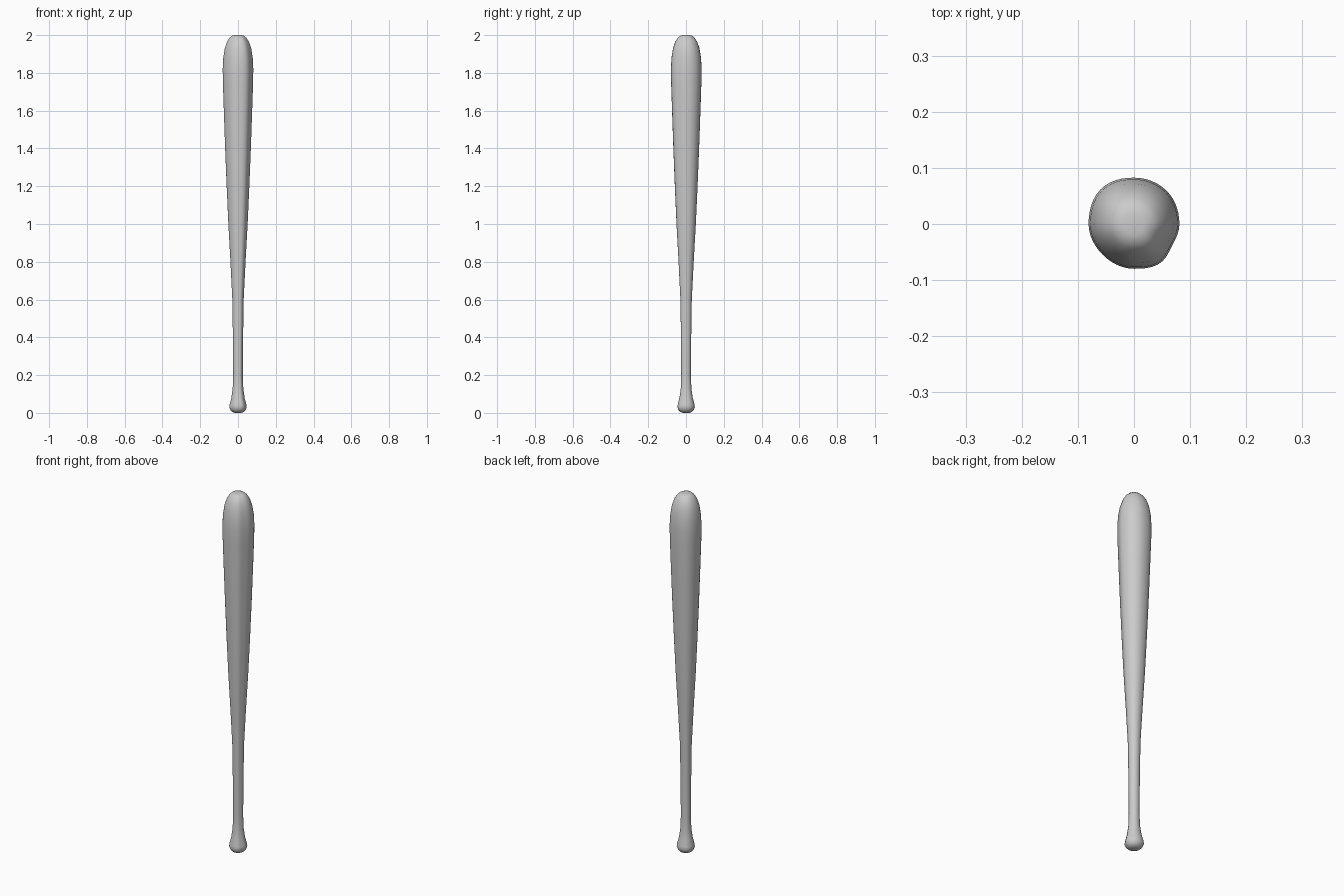
import bpy, bmesh, math

if "Cube" in bpy.data.objects:
    bpy.data.objects.remove(bpy.data.objects["Cube"])

# Side profile of the bat: (height, radius), knob to tip
PROFILE = [(0.0, 0.018), (0.006, 0.031), (0.015, 0.040), (0.03, 0.046), (0.045, 0.044),
           (0.08, 0.035), (0.13, 0.028), (0.2, 0.0255), (0.4, 0.027), (0.6, 0.030),
           (0.8, 0.040), (1.0, 0.051), (1.2, 0.060), (1.4, 0.068), (1.6, 0.075),
           (1.75, 0.080), (1.82, 0.081), (1.88, 0.078), (1.93, 0.070), (1.965, 0.058),
           (1.985, 0.045), (1.996, 0.033), (2.0, 0.019)]

# Slightly uneven hand-carved cross-section: (degrees, radius factor)
SECTION = [(0, 1.0), (47, 1.025), (90, 1.02), (130, 1.06), (180, 1.0),
           (225, 0.965), (270, 0.985), (303, 1.035), (332, 0.965), (360, 1.0)]
SIDES = 48


def section_factor(deg):
    for (a, fa), (b, fb) in zip(SECTION, SECTION[1:]):
        if a <= deg <= b:
            t = (deg - a) / (b - a)
            t = (1 - math.cos(t * math.pi)) / 2
            return fa + (fb - fa) * t


# Bat body: rings joined along the profile, closed at both ends
bm = bmesh.new()
rings = []
for z, r in PROFILE:
    ring = []
    for i in range(SIDES):
        deg = 360 * i / SIDES
        rad = r * section_factor(deg)
        ring.append(bm.verts.new((rad * math.cos(math.radians(deg)),
                                  rad * math.sin(math.radians(deg)), z)))
    rings.append(ring)
for low, high in zip(rings, rings[1:]):
    for i in range(SIDES):
        j = (i + 1) % SIDES
        bm.faces.new((low[i], low[j], high[j], high[i]))
bm.faces.new(rings[0][::-1])
bm.faces.new(rings[-1])

mesh = bpy.data.meshes.new("bat")
bm.to_mesh(mesh)
bm.free()
bat = bpy.data.objects.new("bat", mesh)
bpy.context.collection.objects.link(bat)
for p in mesh.polygons:
    p.use_smooth = True
